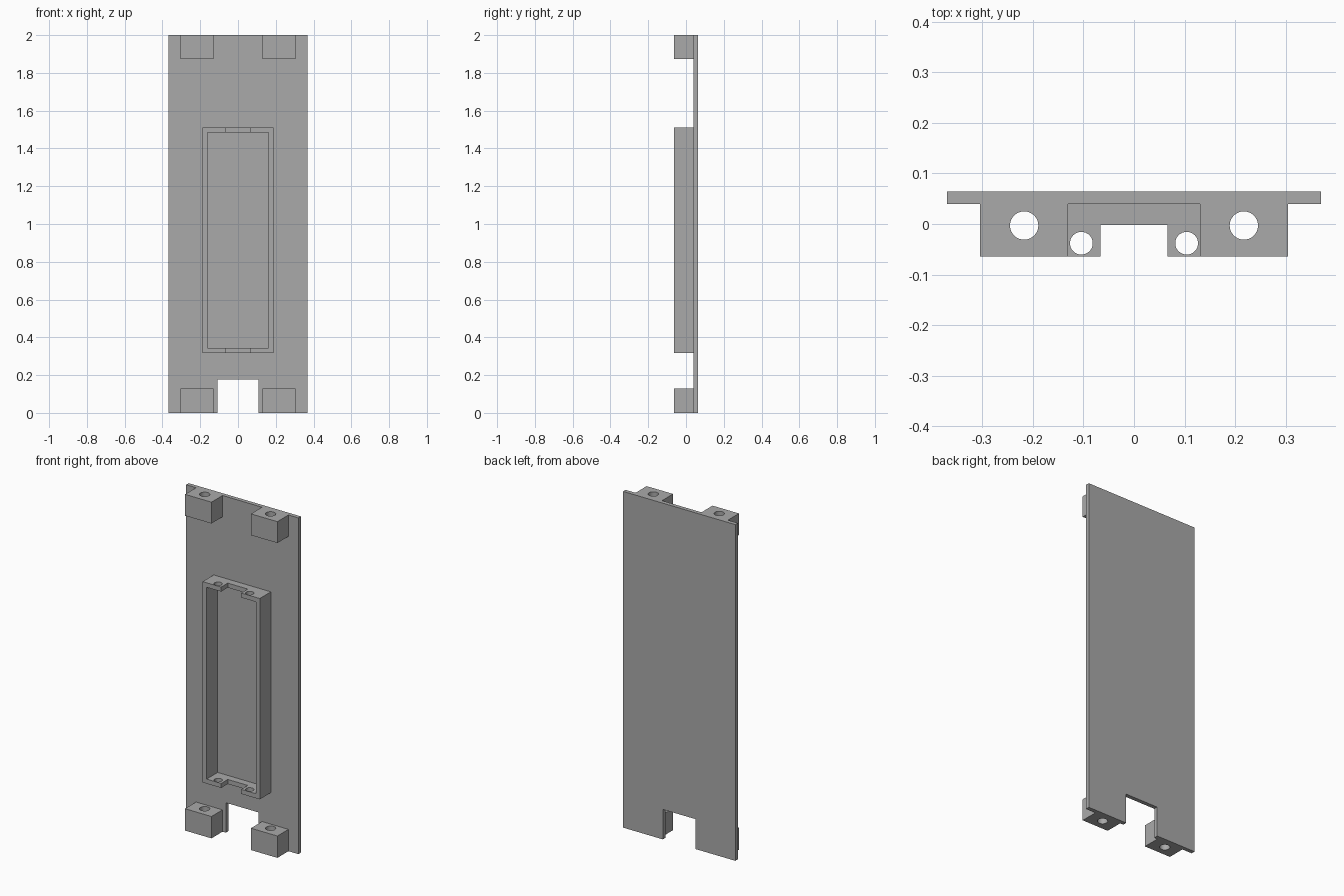
import bpy

cube = bpy.data.objects.get("Cube")
if cube:
    bpy.data.objects.remove(cube, do_unlink=True)

GREY = (0.4, 0.4, 0.4, 1.0)
mat = bpy.data.materials.new("matte_grey")
mat.use_nodes = True
mat.diffuse_color = GREY
mat.node_tree.nodes["Principled BSDF"].inputs["Base Color"].default_value = GREY

# Shared depths: front of the raised parts, front of the panel, back
FRONT, FACE, BACK = -0.064, 0.04, 0.064


def box(name, x, y, z):
    """Box spanning the given (min, max) ranges."""
    bpy.ops.mesh.primitive_cube_add(size=1)
    ob = bpy.context.object
    ob.name = name
    ob.data.name = name
    for v in ob.data.vertices:
        v.co = [r[0] if c < 0 else r[1] for c, r in zip(v.co, (x, y, z))]
    ob.data.materials.append(mat)
    return ob


def rod(x, y, z, radius):
    """Vertical cylinder used to drill a screw hole."""
    bpy.ops.mesh.primitive_cylinder_add(
        vertices=32, radius=radius, depth=z[1] - z[0], location=(x, y, sum(z) / 2))
    ob = bpy.context.object
    ob.data.materials.append(mat)
    return ob


def cut(target, cutter):
    """Subtract the cutter from the target and discard the cutter."""
    cutter.hide_render = True
    mod = target.modifiers.new("cut", 'BOOLEAN')
    mod.operation = 'DIFFERENCE'
    mod.solver = 'EXACT'
    mod.object = cutter
    bpy.context.view_layer.objects.active = target
    bpy.ops.object.modifier_apply(modifier=mod.name)
    bpy.data.objects.remove(cutter, do_unlink=True)


def smooth_holes(ob):
    bpy.ops.object.select_all(action='DESELECT')
    ob.select_set(True)
    bpy.context.view_layer.objects.active = ob
    bpy.ops.object.shade_smooth_by_angle()


# Back panel with a cable slot at the bottom
panel = box("back_panel", (-0.369, 0.369), (FACE, BACK), (0, 2))
cut(panel, box("slot", (-0.108, 0.108), (0, 0.1), (-0.1, 0.178)))

# Four drilled corner mounts
for level, z in (("bottom", (0, 0.13)), ("top", (1.873, 2))):
    for side, s in (("left", 1), ("right", -1)):
        x = sorted((s * 0.13, s * 0.304))
        mount = box(f"{level}_{side}_mount", x, (FRONT, FACE), z)
        cut(mount, rod(s * 0.217, -0.003, (z[0] - 0.1, z[1] + 0.1), 0.028))
        smooth_holes(mount)

# Central rectangular frame: hollow, notched and drilled through both end walls
frame = box("centre_frame", (-0.188, 0.188), (FRONT, FACE), (0.317, 1.512))
cut(frame, box("hollow", (-0.162, 0.162), (-0.1, 0.1), (0.344, 1.485)))
cut(frame, box("notch", (-0.066, 0.066), (-0.1, -0.002), (0.2, 1.6)))
for s in (1, -1):
    cut(frame, rod(s * 0.104, -0.038, (0.2, 1.6), 0.0225))
smooth_holes(frame)
